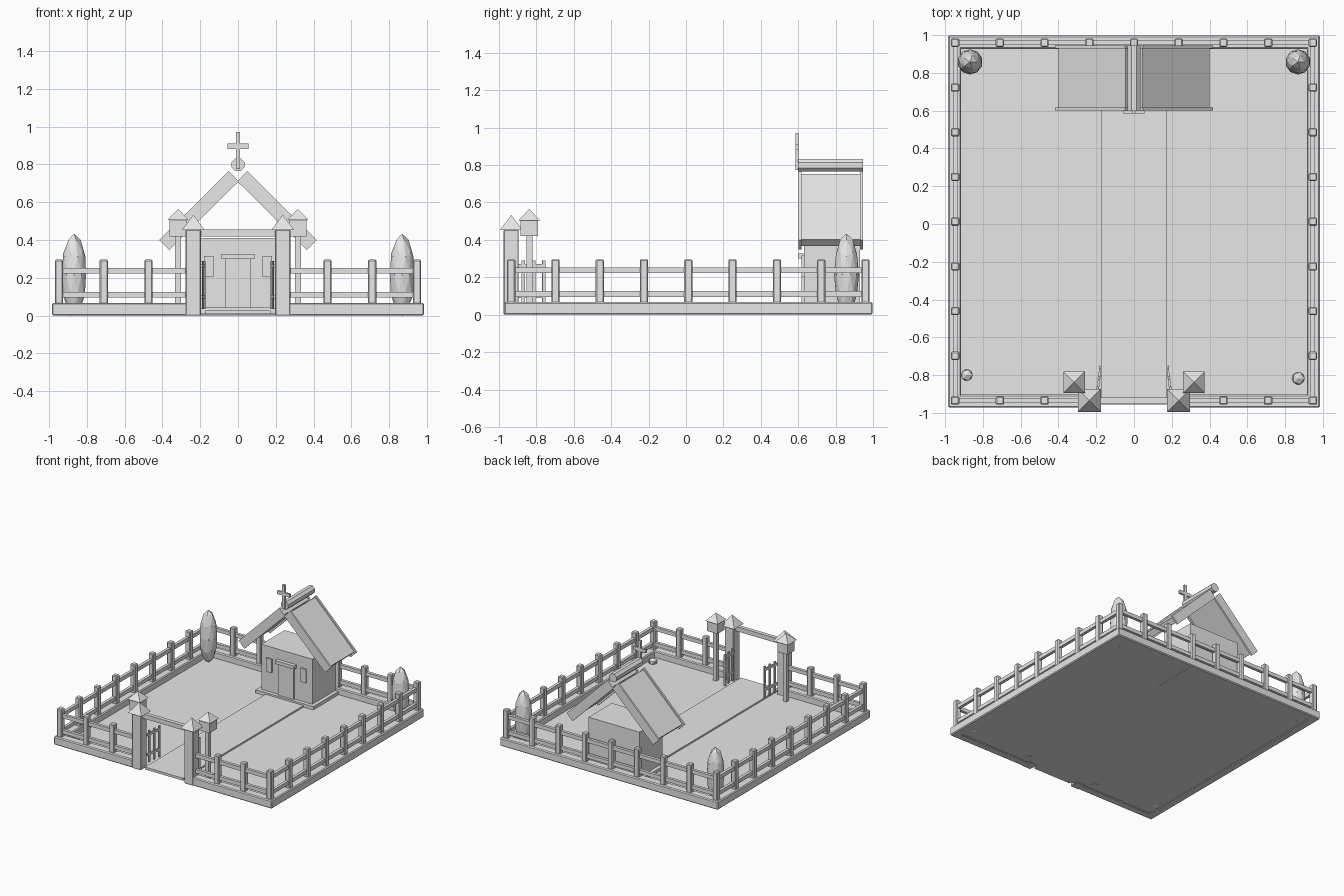
import bpy, bmesh, math
from mathutils import Matrix, Vector

if "Cube" in bpy.data.objects:
    bpy.data.objects.remove(bpy.data.objects["Cube"])

stone = bpy.data.materials.new("plain_grey")
stone.diffuse_color = (0.8, 0.8, 0.8, 1)
stone.use_nodes = True
stone.node_tree.nodes["Principled BSDF"].inputs["Base Color"].default_value = stone.diffuse_color
CY = 0.0125          # centre of the yard along y
F = 0.947            # fence line distance from the centre


def finish(name, bm, bevel=0):
    me = bpy.data.meshes.new(name)
    bmesh.ops.recalc_face_normals(bm, faces=bm.faces[:])
    bm.to_mesh(me)
    bm.free()
    me.materials.append(stone)
    ob = bpy.data.objects.new(name, me)
    bpy.context.collection.objects.link(ob)
    if bevel:
        m = ob.modifiers.new("soft_edges", 'BEVEL')
        m.width, m.segments = bevel, 1
    return ob


def box(bm, x0, x1, y0, y1, z0, z1, turn=None):
    m = Matrix.Translation(((x0 + x1) / 2, (y0 + y1) / 2, (z0 + z1) / 2))
    if turn:
        m = m @ turn
    m = m @ Matrix.Diagonal((abs(x1 - x0), abs(y1 - y0), abs(z1 - z0), 1))
    bmesh.ops.create_cube(bm, size=1, matrix=m)


def boxes(name, items, bevel=0):
    bm = bmesh.new()
    for b in items:
        box(bm, *b)
    return finish(name, bm, bevel)


def pyramid(name, x, y, half, z0, z1):
    bm = bmesh.new()
    m = Matrix.Translation((x, y, (z0 + z1) / 2)) @ Matrix.Rotation(math.pi / 4, 4, 'Z')
    bmesh.ops.create_cone(bm, cap_ends=True, segments=4, radius1=half * math.sqrt(2),
                          radius2=0, depth=z1 - z0, matrix=m)
    return finish(name, bm)


def prism(name, pts, y0, y1):
    # extrude an x-z outline along y
    bm = bmesh.new()
    f = bm.faces.new([bm.verts.new((x, y0, z)) for x, z in pts])
    r = bmesh.ops.extrude_face_region(bm, geom=[f])
    vs = [v for v in r["geom"] if isinstance(v, bmesh.types.BMVert)]
    bmesh.ops.translate(bm, vec=(0, y1 - y0, 0), verts=vs)
    return finish(name, bm)


def ball(name, x, y, z, r, h, sub):
    bm = bmesh.new()
    m = Matrix.Translation((x, y, z)) @ Matrix.Diagonal((r, r, h, 1))
    bmesh.ops.create_icosphere(bm, subdivisions=sub, radius=1, matrix=m)
    return finish(name, bm)


# Yard floor and raised path
boxes("ground", [(-0.93, 0.93, -0.93, 0.95, 0.005, 0.015)])
boxes("path", [(-0.172, 0.172, -0.955, 0.61, 0.008, 0.028)])

# Kerb around the yard, open at the gate
K, T, H = 0.985, 0.07, 0.068
boxes("kerb", [(-K, K, CY + K - T, CY + K, 0, H)], 0.007)
for s in (-1, 1):
    boxes("kerb", [(s * K, s * (K - T), CY - K, CY + K, 0, H)], 0.007)
    boxes("kerb", [(s * K, s * 0.26, CY - K, CY - K + T, 0, H)], 0.007)

# Fence posts, evenly spaced on all four sides
step, w = F / 4, 0.022
spots = set()
for i in range(-4, 5):
    spots |= {(i, 4), (-4, i), (4, i)}
    if abs(i) > 1:
        spots.add((i, -4))
for i, j in sorted(spots):
    x, y = i * step, CY + j * step
    boxes("fence_post", [(x - w, x + w, y - w, y + w, 0, 0.296)], 0.006)

# Two fence rails per side
for z0, z1 in ((0.095, 0.126), (0.222, 0.253)):
    r = 0.012
    boxes("fence_rail", [(-F, F, CY + F - r, CY + F + r, z0, z1)])
    for s in (-1, 1):
        boxes("fence_rail", [(s * F - r, s * F + r, CY - F, CY + F, z0, z1)])
        boxes("fence_rail", [(s * 0.25, s * F, CY - F - r, CY - F + r, z0, z1)])

# Gateway: posts with caps, beam, open leaves and lanterns
gy = CY - F
boxes("gate_beam", [(-0.2, 0.2, gy - 0.016, gy + 0.016, 0.418, 0.455)])
for s in (-1, 1):
    x = s * step
    boxes("gate_post", [(x - 0.04, x + 0.04, gy - 0.04, gy + 0.04, 0, 0.455)], 0.004)
    pyramid("gate_post_cap", x, gy, 0.061, 0.452, 0.533)

    bm = bmesh.new()
    tilt = Matrix.Rotation(s * math.radians(7), 4, 'Z')
    for k, y in enumerate((-0.87, -0.815, -0.76)):
        px = s * (0.193 - 0.0067 * k)
        box(bm, px - 0.006, px + 0.006, y - 0.009, y + 0.009, 0.035, 0.29, tilt)
    for z in (0.1, 0.262):
        box(bm, s * 0.18, s * 0.192, -0.9, -0.757, z - 0.01, z + 0.01, tilt)
    finish("gate_leaf", bm)

    lx, ly = s * 0.317, -0.838
    boxes("lantern_pole", [(lx - 0.016, lx + 0.016, ly - 0.016, ly + 0.016, 0, 0.43)])
    boxes("lantern_box", [(lx - 0.046, lx + 0.046, ly - 0.046, ly + 0.046, 0.42, 0.508)])
    pyramid("lantern_roof", lx, ly, 0.057, 0.505, 0.565)

# Chapel base, walls, door and windows
boxes("chapel_base", [(-0.26, 0.26, 0.6, 0.945, 0, 0.042)])
boxes("chapel_walls", [(-0.23, 0.23, 0.63, 0.93, 0.03, 0.41)])
boxes("door", [(-0.07, 0.07, 0.618, 0.64, 0.04, 0.3)])
boxes("door_lintel", [(-0.088, 0.088, 0.6, 0.64, 0.3, 0.327)])
for s in (-1, 1):
    boxes("window", [(s * 0.13, s * 0.18, 0.618, 0.64, 0.205, 0.316)])

# Floating roof panels with boards along the front and back edges
for s in (-1, 1):
    panel = [(0.4, 0.401), (0.366, 0.367), (0.01, 0.716), (0.045, 0.752)]
    board = [(0.417, 0.4), (0.364, 0.348), (-0.003, 0.71), (0.048, 0.766)]
    prism("roof_panel", [(s * x, z) for x, z in panel], 0.612, 0.935)
    for y in (0.602, 0.93):
        prism("roof_board", [(s * x, z) for x, z in board], y, y + 0.015)

# Ridge log and cross
ring = [math.radians(22.5 + 45 * k) for k in range(8)]
prism("ridge_log", [(0.036 * math.cos(a), 0.799 + 0.036 * math.sin(a)) for a in ring], 0.6, 0.945)
boxes("cross", [(-0.011, 0.011, 0.586, 0.602, 0.775, 0.972),
                (-0.056, 0.056, 0.586, 0.602, 0.883, 0.911)])

# Tall cypress trees at the back, small bushes at the front
for s in (-1, 1):
    ball("cypress", s * 0.868, 0.858, 0.217, 0.067, 0.217, 2)
ball("bush_left", -0.885, -0.8, 0.025, 0.034, 0.026, 1)
ball("bush_right", 0.87, -0.817, 0.027, 0.037, 0.028, 1)
